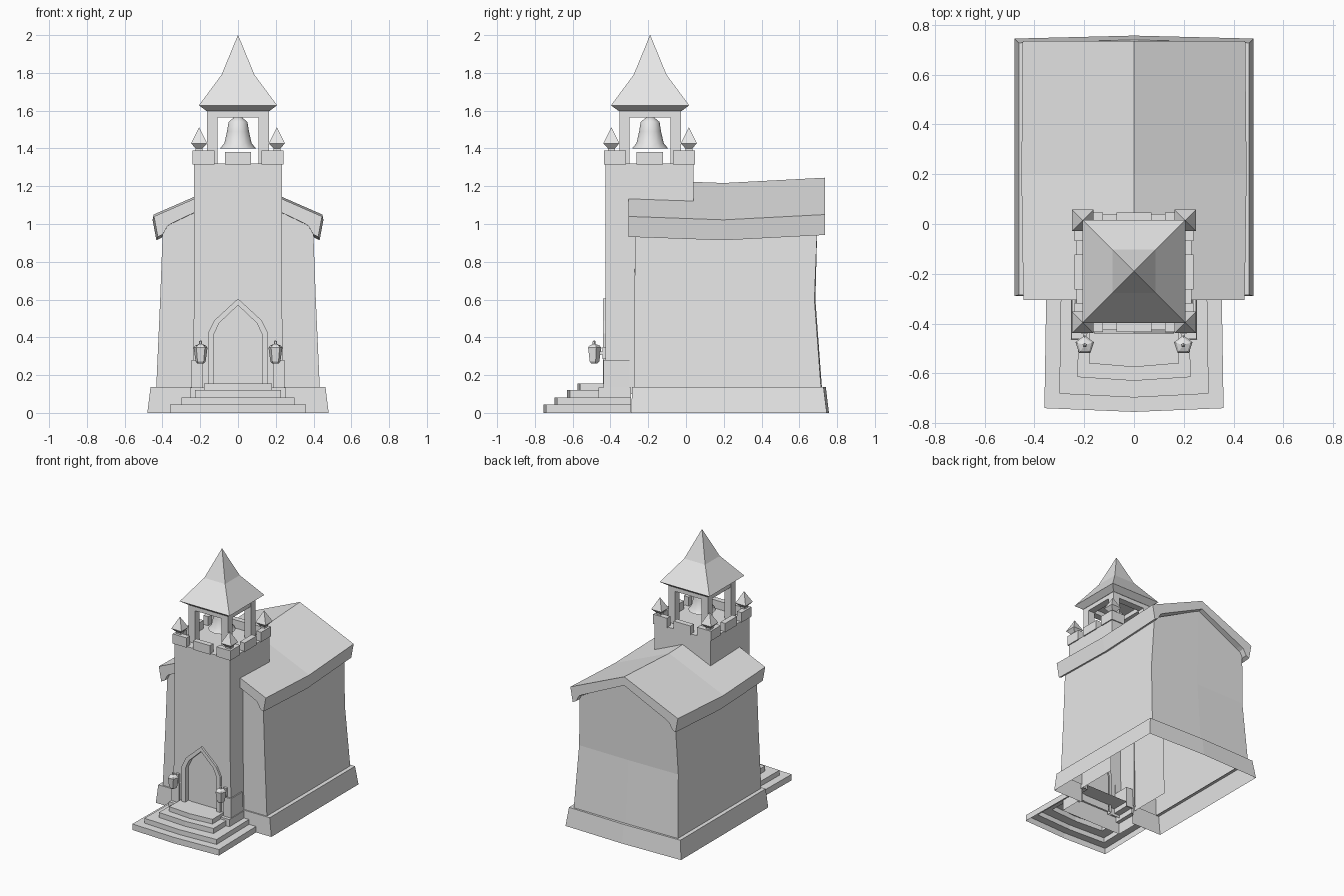
import bpy, bmesh, math
from mathutils import Vector

if "Cube" in bpy.data.objects:
    bpy.data.objects.remove(bpy.data.objects["Cube"])

stone = bpy.data.materials.new("plain grey")
stone.use_nodes = True
GREY = (0.8, 0.8, 0.8, 1)
stone.diffuse_color = GREY
for node in stone.node_tree.nodes:
    if node.type == 'BSDF_PRINCIPLED':
        node.inputs["Base Color"].default_value = GREY

TY = -0.19  # centre line of the tower


def finish(name, bm, smooth=False):
    bmesh.ops.remove_doubles(bm, verts=bm.verts, dist=1e-5)
    bmesh.ops.recalc_face_normals(bm, faces=bm.faces)
    me = bpy.data.meshes.new(name)
    bm.to_mesh(me)
    bm.free()
    me.materials.append(stone)
    for p in me.polygons:
        p.use_smooth = smooth
    ob = bpy.data.objects.new(name, me)
    bpy.context.collection.objects.link(ob)
    return ob


def add_loft(bm, loops, closed=True, cap_start=False, cap_end=False):
    rows = [[bm.verts.new(p) for p in loop] for loop in loops]
    n = len(rows[0])
    for a, b in zip(rows, rows[1:]):
        for i in range(n if closed else n - 1):
            j = (i + 1) % n
            bm.faces.new((a[i], a[j], b[j], b[i]))
    if cap_start:
        bm.faces.new(rows[0])
    if cap_end:
        bm.faces.new(rows[-1])


def loft(name, loops, **kw):
    bm = bmesh.new()
    add_loft(bm, loops, **kw)
    return finish(name, bm)


def rect(hx, y0, y1, z):
    return [(-hx, y0, z), (hx, y0, z), (hx, y1, z), (-hx, y1, z)]


def add_box(bm, x0, x1, y0, y1, z0, z1):
    a = [(x0, y0), (x1, y0), (x1, y1), (x0, y1)]
    add_loft(bm, [[(x, y, z) for x, y in a] for z in (z0, z1)],
             cap_start=True, cap_end=True)


def turned(name, profile, sides, x, y, turn=0.0, caps=(True, True)):
    loops = []
    for r, z in profile:
        loops.append([(x + r * math.cos(turn + math.tau * i / sides),
                       y + r * math.sin(turn + math.tau * i / sides), z)
                      for i in range(sides)])
    return loft(name, loops, cap_start=caps[0], cap_end=caps[1])


def mirrored(half):
    # half outline from right to the centre, continued to the left
    return half + [(-x, z) for x, z in reversed(half) if x > 0]


# Main hall: open shell, the front left open behind the tower
def hall_loop(hx, front, back, bow, zs):
    half = [(0.23, front), (hx, front), (hx, back), (0, back + bow)]
    return [(x, y, z) for (x, y), z in zip(mirrored(half), zs)]


def level(z):
    return [z] * 7


loft("hall_walls", [
    hall_loop(0.433, -0.275, 0.715, 0.005, level(0.13)),
    hall_loop(0.412, -0.272, 0.68, 0.005, level(0.6)),
    hall_loop(0.398, -0.27, 0.695, 0.005, [1.08, 0.98, 0.98, 1.18, 0.98, 0.98, 1.08])],
    closed=False)
loft("hall_plinth", [
    hall_loop(0.48, -0.29, 0.745, 0.012, level(0)),
    hall_loop(0.463, -0.285, 0.728, 0.012, level(0.138)),
    hall_loop(0.433, -0.275, 0.715, 0.005, level(0.138))], closed=False)

# Hall roof: sagging slab with thick eaves
top = [(0.447, 1.04), (0, 1.235)]
under = [(0.427, 0.932), (0.4, 0.945), (0.375, 0.99), (0.35, 1.005), (0, 1.17)]
section = mirrored(top) + [(-x, z) for x, z in under] + [(x, z) for x, z in under[-2::-1]]
loft("hall_roof", [[(x * s, y, z + dz) for x, z in section]
                   for y, dz, s in ((-0.305, 0, 0.995), (0.2, -0.018, 1.012), (0.735, 0.01, 1))],
     cap_start=True, cap_end=True)

# Tower: front panel with pointed opening, side walls, back wall above the roof
FY = -0.425
opening = [(0.108, 0.1), (0.108, 0.385), (0.085, 0.45), (0, 0.53)]
jamb = [(0.13, 0.1), (0.13, 0.41), (0.1, 0.475), (0, 0.57)]
outer = [(0.16, 0.1), (0.16, 0.42), (0.125, 0.49), (0, 0.605)]
bm = bmesh.new()
panel = [(-0.243, 0.1), (-0.232, 0.6), (-0.232, 1.32), (0.232, 1.32), (0.232, 0.6), (0.243, 0.1)]
bm.faces.new([bm.verts.new((x, FY, z)) for x, z in panel + mirrored(jamb)])
for s in (-1, 1):
    add_loft(bm, [[(s * x, y, z) for y in (FY, -0.27, 0.04)]
                  for x, z in ((0.243, 0.1), (0.232, 0.6), (0.232, 1.32))], closed=False)
bm.faces.new([bm.verts.new(p) for p in
              ((-0.232, 0.04, 1), (0.232, 0.04, 1), (0.232, 0.04, 1.32), (-0.232, 0.04, 1.32))])
bm.faces.new([bm.verts.new(p) for p in rect(0.232, FY, 0.04, 1.32)])
finish("tower_walls", bm)

bm = bmesh.new()
for s in (-1, 1):
    add_box(bm, min(s * 0.185, s * 0.247), max(s * 0.185, s * 0.247), -0.437, -0.3, 0.13, 0.28)
finish("tower_corner_blocks", bm)
loft("tower_plinth", [[(-x, -0.29, z), (-x, y, z), (x, y, z), (x, -0.29, z)]
                      for x, y, z in ((0.255, -0.465, 0), (0.252, -0.462, 0.135), (0.24, FY, 0.135))],
     closed=False)


# Door and its pointed surround
def arch(points, y):
    return [(x, y, z) for x, z in mirrored(points)]


loft("door_surround", [arch(outer, FY), arch(outer, FY - 0.015),
                       arch(jamb, FY - 0.015), arch(jamb, FY + 0.025),
                       arch(opening, FY + 0.025)], closed=False)
bm = bmesh.new()
bm.faces.new([bm.verts.new(p) for p in arch(opening, FY + 0.02)])
finish("door", bm)

# Entrance steps: one hollow stepped shell with bowed fronts
loops = []
z = 0
for hx, front, height in ((0.36, -0.74, 0.045), (0.3, -0.682, 0.082),
                          (0.227, -0.615, 0.12), (0.18, -0.56, 0.155)):
    for level_z in (z, height):
        loops.append([(-hx * 0.98, -0.29, level_z), (-hx, front, level_z),
                      (0, front - 0.015, level_z), (hx, front, level_z), (hx * 0.98, -0.29, level_z)])
    z = height
loft("entrance_steps", loops, closed=False, cap_end=True)

# Battlements: corner pieces and one middle tooth per side
bm = bmesh.new()
W, T, Z0, Z1 = 0.24, 0.04, 1.315, 1.388
for k in range(4):
    part = bmesh.new()
    add_box(part, -W, -0.125, -W, -W + T, Z0, Z1)
    add_box(part, 0.125, W - T, -W, -W + T, Z0, Z1)
    add_box(part, -0.07, 0.07, -W, -W + T, Z0, Z1 - 0.006)
    for f in part.faces:
        pts = []
        for v in f.verts:
            x, y = v.co.x, v.co.y
            for _ in range(k):
                x, y = -y, x
            pts.append(bm.verts.new((x, y + TY - 0.003, v.co.z)))
        bm.faces.new(pts)
    part.free()
finish("battlements", bm)

# Corner pinnacles
for sx in (-1, 1):
    for sy in (-1, 1):
        turned("corner_pinnacle", [(0.026, 1.385), (0.026, 1.4), (0.06, 1.427), (0.001, 1.51)],
               4, sx * 0.206, TY + sy * 0.205, math.pi / 4)

# Belfry: four posts and a ring of beams
bm = bmesh.new()
for sx in (-1, 1):
    for sy in (-1, 1):
        cx, cy = sx * 0.136, TY + sy * 0.136
        add_box(bm, cx - 0.027, cx + 0.027, cy - 0.027, cy + 0.027, 1.32, 1.6)
    add_box(bm, -0.11, 0.11, TY + sx * 0.136 - 0.026, TY + sx * 0.136 + 0.026, 1.565, 1.6)
    add_box(bm, sx * 0.136 - 0.026, sx * 0.136 + 0.026, TY - 0.11, TY + 0.11, 1.565, 1.6)
finish("belfry_frame", bm)

# Spire
R2 = math.sqrt(2)
turned("spire", [(0.165 * R2, 1.597), (0.207 * R2, 1.628), (0.087 * R2, 1.79), (0.001, 2.0)],
       4, 0, TY, math.pi / 4)

# Bell, hollow below, with a hanger
bell = turned("bell", [(0.095, 1.4), (0.072, 1.428), (0.058, 1.49), (0.05, 1.54), (0.024, 1.562),
                       (0.012, 1.566), (0.012, 1.6)], 12, 0, TY, caps=(False, True))
for p in bell.data.polygons:
    p.use_smooth = len(p.vertices) == 4

# Lanterns on wall brackets
for s in (-1, 1):
    x = s * 0.198
    turned("lantern", [(0.018, 0.262), (0.028, 0.272), (0.037, 0.335), (0.039, 0.345), (0.03, 0.356),
                       (0.009, 0.364), (0.009, 0.378), (0.002, 0.384)], 5, x, -0.487, math.pi / 2)
    bm = bmesh.new()
    add_box(bm, x - 0.012, x + 0.012, -0.443, -0.42, 0.285, 0.35)
    add_box(bm, x - 0.007, x + 0.007, -0.49, -0.43, 0.31, 0.325)
    finish("lantern_bracket", bm)
